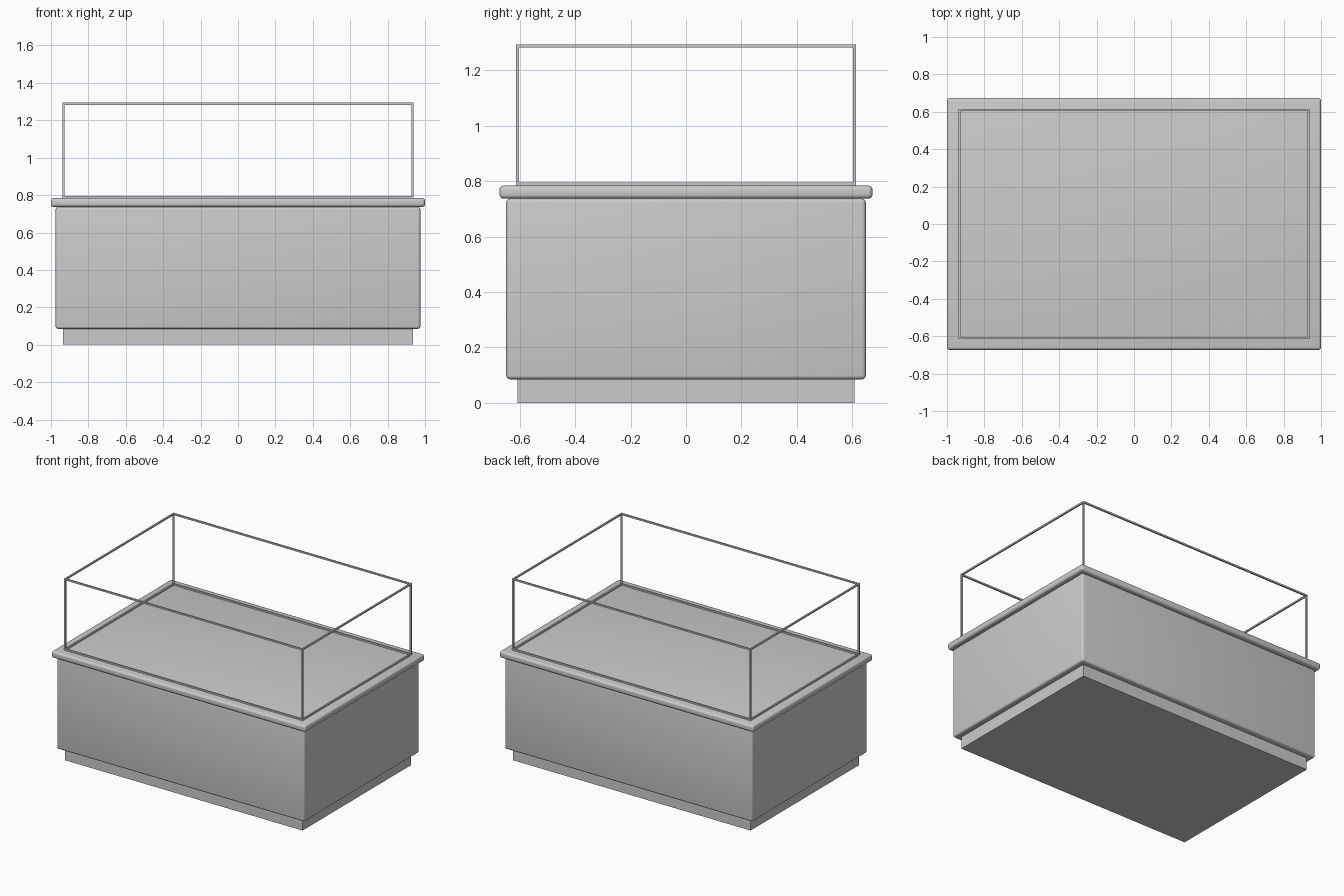
import bpy

if "Cube" in bpy.data.objects:
    bpy.data.objects.remove(bpy.data.objects["Cube"])

grey = bpy.data.materials.new("light_grey")
grey.diffuse_color = (0.6, 0.6, 0.6, 1)
grey.use_nodes = True
grey.node_tree.nodes["Principled BSDF"].inputs["Base Color"].default_value = grey.diffuse_color


def box(name, x, y, z, bevel=0.0):
    """Box from (min, max) ranges on each axis, with optional rounded edges."""
    lo, hi = zip(x, y, z)
    bpy.ops.mesh.primitive_cube_add(size=1, location=[(a + b) / 2 for a, b in zip(lo, hi)])
    ob = bpy.context.object
    ob.name = name
    ob.scale = [b - a for a, b in zip(lo, hi)]
    bpy.ops.object.transform_apply(location=False, rotation=False, scale=True)
    ob.data.materials.append(grey)
    if bevel:
        mod = ob.modifiers.new("rounded_edges", 'BEVEL')
        mod.width = bevel
        mod.segments = 4
        bpy.ops.object.modifier_apply(modifier=mod.name)
        bpy.ops.object.shade_smooth_by_angle(angle=0.6)
    return ob


# Plinth, cabinet body and overhanging top slab
box("plinth", (-0.935, 0.935), (-0.609, 0.609), (0, 0.09))
box("cabinet_body", (-0.975, 0.975), (-0.649, 0.649), (0.085, 0.737), 0.014)
box("top_slab", (-1, 1), (-0.673, 0.673), (0.737, 0.784), 0.015)

# Open display frame: four posts, plus bottom and top rails
X, Y, T = 0.939, 0.614, 0.011
Z0, Z1 = 0.784, 1.294
for sx, side in ((-1, "left"), (1, "right")):
    xr = sorted((sx * X, sx * (X - T)))
    for sy, end in ((-1, "front"), (1, "back")):
        yr = sorted((sy * Y, sy * (Y - T)))
        box(f"{end}_{side}_post", xr, yr, (Z0 + T, Z1 - T))
for level, z in (("bottom", Z0), ("top", Z1 - T)):
    zr = (z, z + T)
    for s, side, end in ((-1, "left", "front"), (1, "right", "back")):
        box(f"{level}_{end}_rail", (-X, X), sorted((s * Y, s * (Y - T))), zr)
        box(f"{level}_{side}_rail", sorted((s * X, s * (X - T))), (-Y + T, Y - T), zr)
